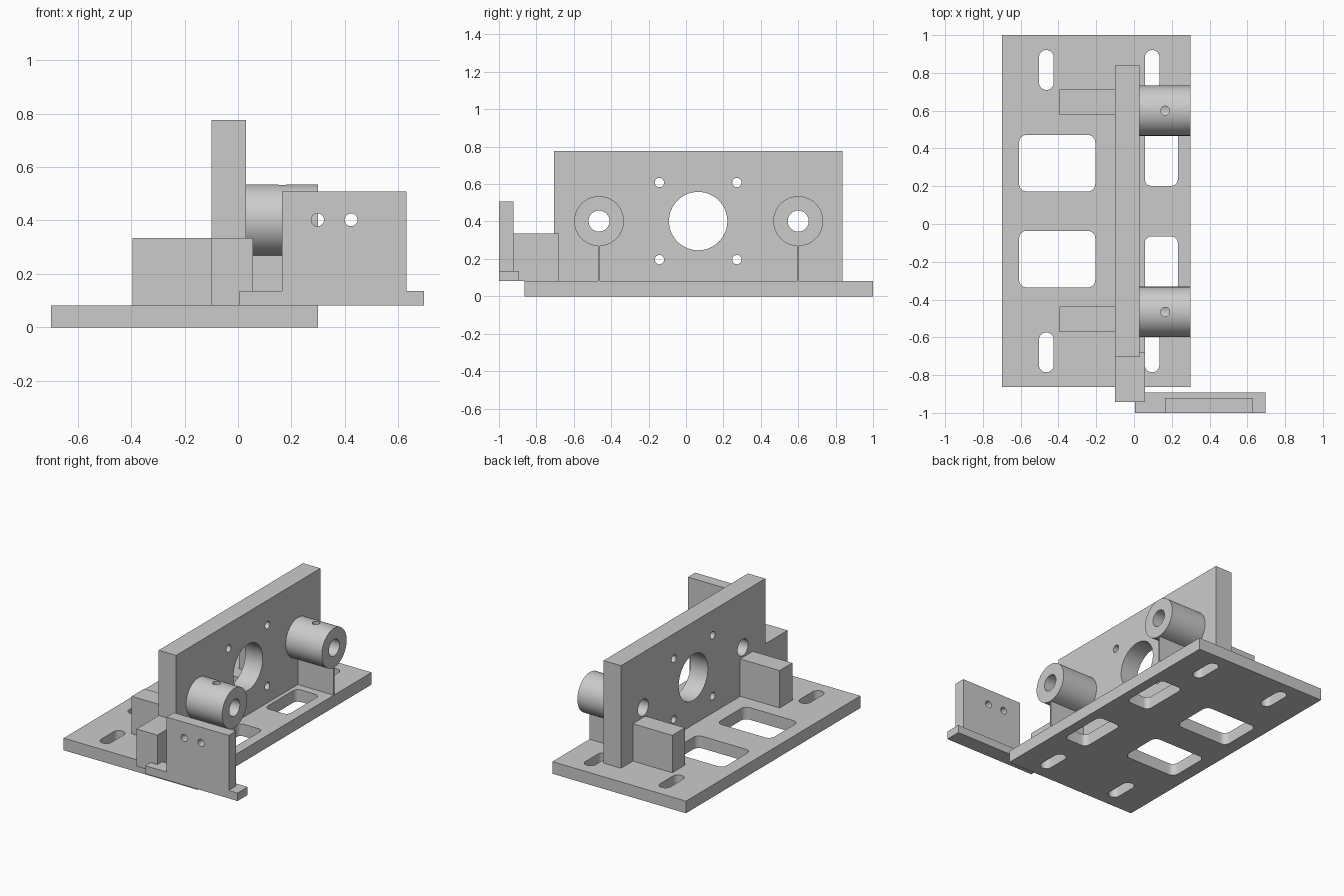
import bpy, math
from mathutils import Matrix

if "Cube" in bpy.data.objects:
    bpy.data.objects.remove(bpy.data.objects["Cube"])

grey = bpy.data.materials.new("light grey")
grey.use_nodes = True
grey.diffuse_color = (0.6, 0.6, 0.6, 1)
grey.node_tree.nodes["Principled BSDF"].inputs["Base Color"].default_value = grey.diffuse_color


def box(name, x, y, z):
    """Box from (low, high) pairs."""
    bpy.ops.mesh.primitive_cube_add(size=1)
    ob = bpy.context.object
    ob.name = name
    spans = (x, y, z)
    ob.data.transform(Matrix.Translation([sum(s) / 2 for s in spans])
                      @ Matrix.Diagonal([s[1] - s[0] for s in spans] + [1]))
    ob.data.materials.append(grey)
    return ob


def rod(name, axis, centre, radius, length, sides=64):
    """Cylinder along the given axis."""
    bpy.ops.mesh.primitive_cylinder_add(vertices=sides, radius=radius, depth=length)
    ob = bpy.context.object
    ob.name = name
    turn = {"X": Matrix.Rotation(math.pi / 2, 4, "Y"),
            "Y": Matrix.Rotation(math.pi / 2, 4, "X"), "Z": Matrix()}[axis]
    ob.data.transform(Matrix.Translation(centre) @ turn)
    ob.data.materials.append(grey)
    return ob


def apply(ob, mod):
    bpy.context.view_layer.objects.active = ob
    bpy.ops.object.modifier_apply(modifier=mod.name)


def cut(ob, cutters):
    """Subtract each cutter, then discard it."""
    for c in cutters:
        mod = ob.modifiers.new("cut", "BOOLEAN")
        mod.operation, mod.solver, mod.object = "DIFFERENCE", "EXACT", c
        apply(ob, mod)
        bpy.data.objects.remove(c)
    bpy.ops.object.select_all(action="DESELECT")
    ob.select_set(True)
    bpy.context.view_layer.objects.active = ob
    bpy.ops.object.shade_smooth_by_angle(angle=math.radians(30))


def window(x, y, radius):
    """Upright cutter with rounded vertical edges."""
    ob = box("cutter", x, y, (-0.1, 0.2))
    attr = ob.data.attributes.new("bevel_weight_edge", "FLOAT", "EDGE")
    for e in ob.data.edges:
        a, b = (ob.data.vertices[i].co for i in e.vertices)
        attr.data[e.index].value = float(abs(a.z - b.z) > 0.1)
    mod = ob.modifiers.new("round", "BEVEL")
    mod.limit_method, mod.width, mod.segments = "WEIGHT", radius, 8
    apply(ob, mod)
    return ob


MID_Y = 0.068       # centre line of the base
AXIS_Z = 0.402      # height of the bores
TOP = 0.082         # top of the base
boss_ys = (-0.465, 0.6)

# Base with slots and windows, mirrored about the centre line
base = box("base_plate", (-0.7, 0.3), (-0.864, 1), (0, TOP))
openings = []
for s in (-1, 1):
    for x, near, far, r in (((-0.503, -0.425), 0.642, 0.853, 0.0388),
                            ((0.057, 0.135), 0.642, 0.853, 0.0388),
                            ((-0.608, -0.205), 0.104, 0.404, 0.04),
                            ((0.057, 0.232), 0.134, 0.475, 0.035)):
        openings.append(window(x, sorted((MID_Y + s * near, MID_Y + s * far)), r))
cut(base, openings)

# Upright wall with main hole, four screw holes and two bores
wall = box("upright_wall", (-0.1, 0.03), (-0.705, 0.838), (TOP, 0.776))
holes = [rod("cutter", "X", (0, 0.065, AXIS_Z), 0.156, 1)]
holes += [rod("cutter", "X", (0, y, AXIS_Z), 0.056, 1) for y in boss_ys]
holes += [rod("cutter", "X", (0, 0.065 + a * 0.207, AXIS_Z + b * 0.206), 0.025, 1, 32)
          for a in (-1, 1) for b in (-1, 1)]
cut(wall, holes)

# Bosses with bore and set-screw hole, each on a thin web
for side, y in zip(("front", "back"), boss_ys):
    boss = rod(side + "_boss", "X", (0.165, y, AXIS_Z), 0.133, 0.27)
    cut(boss, [rod("cutter", "X", (0.165, y, AXIS_Z), 0.056, 1),
               rod("cutter", "Z", (0.165, y, AXIS_Z + 0.1), 0.024, 0.2, 32)])
    box(side + "_boss_web", (0.03, 0.298), (y - 0.004, y + 0.004), (TOP, AXIS_Z - 0.128))

# Blocks bracing the wall
for side, y in (("front", (-0.572, -0.437)), ("back", (0.576, 0.711))):
    box(side + "_brace", (-0.395, -0.1), y, (TOP, 0.335))

# Side arm, foot and sensor plate
box("side_arm", (-0.1, 0.057), (-0.943, -0.68), (TOP, 0.335))
box("bracket_foot", (0.006, 0.697), (-1, -0.892), (TOP, 0.136))
plate = box("bracket_plate", (0.165, 0.631), (-1, -0.922), (TOP, 0.508))
cut(plate, [rod("cutter", "Y", (x, -0.96, AXIS_Z), 0.024, 0.3, 32) for x in (0.298, 0.423)])
